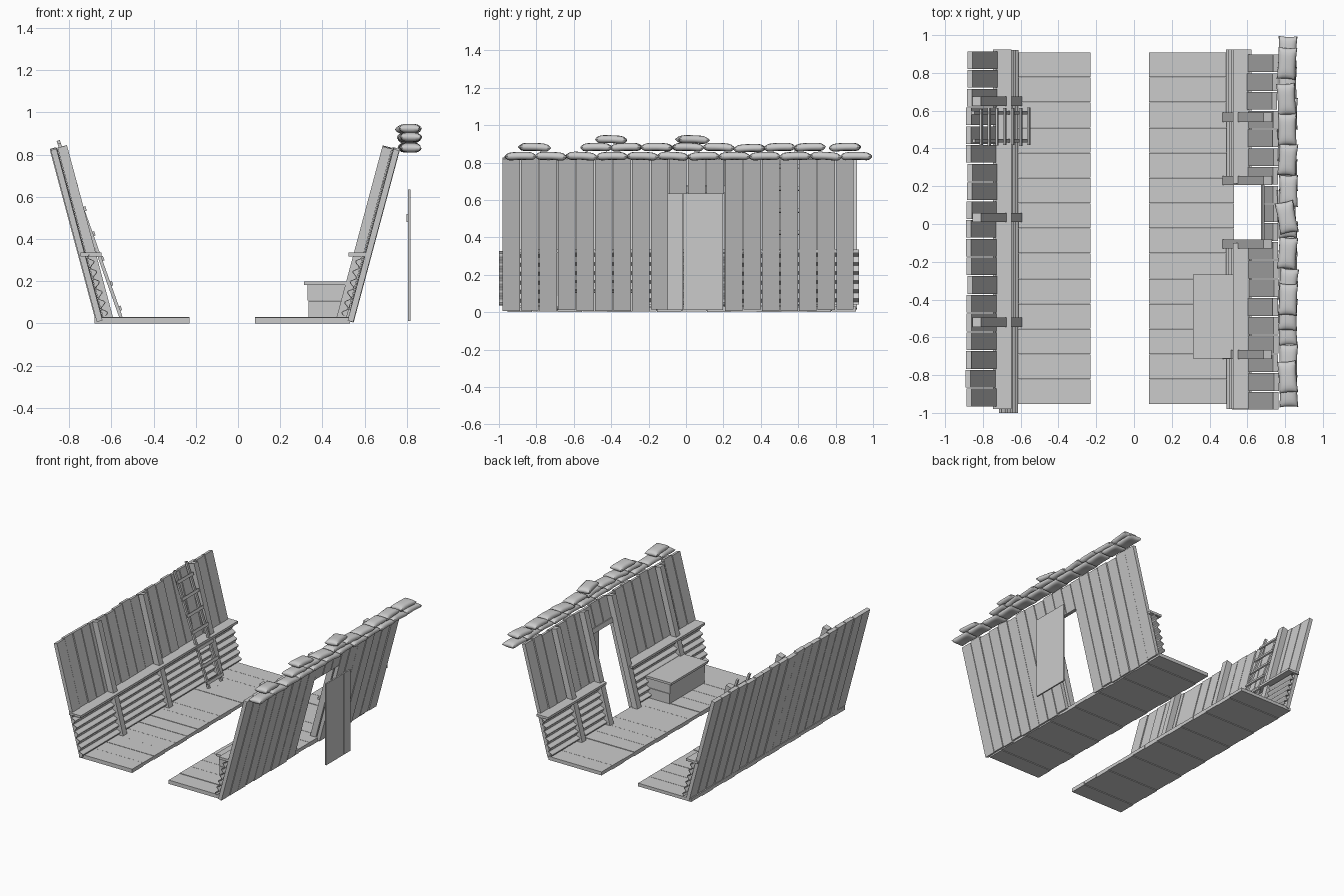
import bpy, bmesh, math, random
from mathutils import Matrix, Vector

if "Cube" in bpy.data.objects:
    bpy.data.objects.remove(bpy.data.objects["Cube"])
random.seed(4)
LEAN = math.radians(15)
S, C = math.sin(LEAN), math.cos(LEAN)
ID = Matrix.Identity(4)


def finish(name, bm, smooth=False):
    bmesh.ops.recalc_face_normals(bm, faces=bm.faces)
    me = bpy.data.meshes.new(name)
    bm.to_mesh(me)
    bm.free()
    ob = bpy.data.objects.new(name, me)
    bpy.context.collection.objects.link(ob)
    if smooth:
        bpy.ops.object.select_all(action='DESELECT')
        ob.select_set(True)
        bpy.context.view_layer.objects.active = ob
        bpy.ops.object.shade_smooth_by_angle(angle=math.radians(40))
    return ob


def add_box(bm, lo, hi, frame=ID):
    lo, hi = Vector(lo), Vector(hi)
    m = frame @ Matrix.Translation((lo + hi) / 2) @ Matrix.Diagonal((*(hi - lo), 1))
    bmesh.ops.create_cube(bm, size=1, matrix=m)


def boxes(name, items, frame=ID):
    bm = bmesh.new()
    for lo, hi in items:
        add_box(bm, lo, hi, frame)
    return finish(name, bm)


def jit(a):
    return random.uniform(-a, a)


def wall_frame(x, side):
    # local axes: X = into the trench, Y = along it, Z = up the leaning wall
    return Matrix(((-side * C, 0, side * S, x), (0, 1, 0, 0),
                   (S, 0, C, 0.01), (0, 0, 0, 1)))


def corrugated(name, frame, y0, y1, waves=6):
    # wavy sheet: sine profile with thickness, extruded along the trench
    n = waves * 8
    front, back = [], []
    for i in range(n + 1):
        s = 0.015 + 0.3 * i / n
        d = 0.049 + 0.012 * math.sin(2 * math.pi * waves * i / n)
        front.append((d + 0.003, s))
        back.append((d - 0.003, s))
    prof = front + back[::-1]
    bm = bmesh.new()
    rings = [[bm.verts.new(frame @ Vector((a, y, s))) for a, s in prof] for y in (y0, y1)]
    k = len(prof)
    for i in range(k):
        j = (i + 1) % k
        bm.faces.new((rings[0][i], rings[0][j], rings[1][j], rings[1][i]))
    for r in rings:     # end strips
        for i in range(n):
            bm.faces.new((r[i], r[i + 1], r[k - 2 - i], r[k - 1 - i]))
    return finish(name, bm, True)


# Floors: boards laid across the trench
for name, x0, x1 in (("left_floor", -0.68, -0.23), ("right_floor", 0.08, 0.53)):
    w = 1.865 / 14
    boxes(name, [((x0, -0.955 + i * w + 0.001, 0.004 * (i % 2)),
                  (x1, -0.955 + (i + 1) * w - 0.001, 0.03 + jit(0.002))) for i in range(14)])

# Leaning walls with planks, posts, corrugated lining and shelf rail
walls = (
    ("left", -0.67, -1, (0.65, 0.035, -0.52), ((-1.0, -0.5), (-0.53, 0.05), (0.03, 0.67), (0.64, 0.92)),
     ((-0.98, 0.925),), -0.968),
    ("right", 0.545, 1, (0.565, 0.23, -0.105, -0.69), ((-0.98, -0.68), (-0.71, -0.1), (0.22, 0.58), (0.55, 0.925)),
     ((-0.98, -0.1), (0.215, 0.925)), -0.985),
)
for name, x, side, posts, sheets, rails, ystart in walls:
    fr = wall_frame(x, side)
    planks = []
    p = 0.0992
    for i in range(19):
        d = jit(0.005)
        base = 0.645 if side > 0 and i in (9, 10, 11) else jit(0.005)
        planks.append(((d, ystart + i * p + 0.003, base),
                       (d + 0.028, ystart + (i + 1) * p - 0.003, 0.84 + jit(0.007))))
    boxes(name + "_wall_planks", planks, fr)
    boxes(name + "_posts", [((0.034, y - 0.024, 0.0), (0.08, y + 0.024, 0.84 + jit(0.004)))
                            for y in posts], fr)
    for i, (a, b) in enumerate(sheets):
        sh = Matrix.Translation((0.003 * (i % 2) * -side, 0, 0.004 * (i % 2)))
        corrugated(f"{name}_corrugated_sheet_{i}", sh @ fr, a, b)
    xa, xb = sorted((x + side * 0.077, x - side * 0.022))
    boxes(name + "_shelf_rail", [((xa, a, 0.318), (xb, b, 0.336)) for a, b in rails])

# Lintel over the doorway, on the inside of the planks
boxes("door_lintel", [((0.03, -0.09, 0.645), (0.04, 0.21, 0.68))], wall_frame(0.545, 1))

# Detached plank door standing outside the opening
boxes("door", [((0.806, a + 0.001, 0.012), (0.817, b - 0.001, 0.635))
               for a, b in ((-0.1, -0.015), (-0.015, 0.115), (0.115, 0.2))])
boxes("door_handle", [((0.798, 0.16, 0.48), (0.807, 0.175, 0.52))])

# Ladder leaning on the left wall
bot, top = Vector((-0.555, 0, 0.03)), Vector((-0.85, 0, 0.86))
tilt = math.atan2(top.x - bot.x, top.z - bot.z)
lf = Matrix.Translation(bot) @ Matrix.Rotation(tilt, 4, 'Y')
L = (top - bot).length
boxes("ladder_rails", [((-0.008, y - 0.009, 0), (0.008, y + 0.009, L + jit(0.01)))
                       for y in (0.44, 0.59)], lf)
boxes("ladder_rungs", [((0.006, 0.415 + jit(0.004), 0.03 + i * 0.125),
                        (0.017, 0.613 + jit(0.004), 0.052 + i * 0.125)) for i in range(7)], lf)

# Crate bench against the right wall
boxes("bench_body", [((0.335, -0.70, 0.03), (0.53, -0.28, 0.106)),
                     ((0.33, -0.70, 0.109), (0.53, -0.28, 0.185))])
boxes("bench_lid", [((0.312, -0.712, 0.183), (0.535, -0.268, 0.2))])


# Sandbags: pinched pillow shapes stacked on the right wall
def sandbag(name, y, z, turn, length=0.17, width=0.1, height=0.048):
    bm = bmesh.new()
    nu, nv = 12, 8
    m = (Matrix.Translation((0.812 + jit(0.006), y, z)) @ Matrix.Rotation(turn, 4, 'Z')
         @ Matrix.Rotation(jit(0.05), 4, 'X'))
    grids = []
    for sgn in (1, -1):
        g = []
        for i in range(nu + 1):
            u = math.sin(math.pi / 2 * (2 * i / nu - 1))
            row = []
            for j in range(nv + 1):
                v = math.sin(math.pi / 2 * (2 * j / nv - 1))
                h = ((1 - u ** 4) * (1 - v ** 4)) ** 0.5 * height / 2
                droop = 0.006 * (1 - 2 * u * u) if sgn < 0 else 0.0
                co = (v * width / 2 * (1 - 0.08 * (1 - u * u)),
                      u * length / 2 * (1 - 0.06 * (1 - v * v)),
                      sgn * h + droop * h / (height / 2))
                row.append(bm.verts.new(m @ Vector(co)))
            g.append(row)
        grids.append(g)
        for i in range(nu):
            for j in range(nv):
                bm.faces.new((g[i][j], g[i + 1][j], g[i + 1][j + 1], g[i][j + 1]))
    bmesh.ops.remove_doubles(bm, verts=bm.verts, dist=0.0003)
    return finish(name, bm, True)


rows = (
    (0.833, 0.03, [-0.885 + i * 0.1632 for i in range(12)]),
    (0.881, 0.1, [-0.81, -0.48, -0.32, -0.155, 0.01, 0.175, 0.34, 0.5, 0.66, 0.85]),
    (0.922, 0.25, [-0.4, 0.035]),
)
for r, (z, turn, ys) in enumerate(rows):
    for i, y in enumerate(ys):
        sandbag(f"sandbag_{r}_{i}", y, z + (-0.006 if y == 0.34 else 0), jit(turn))
